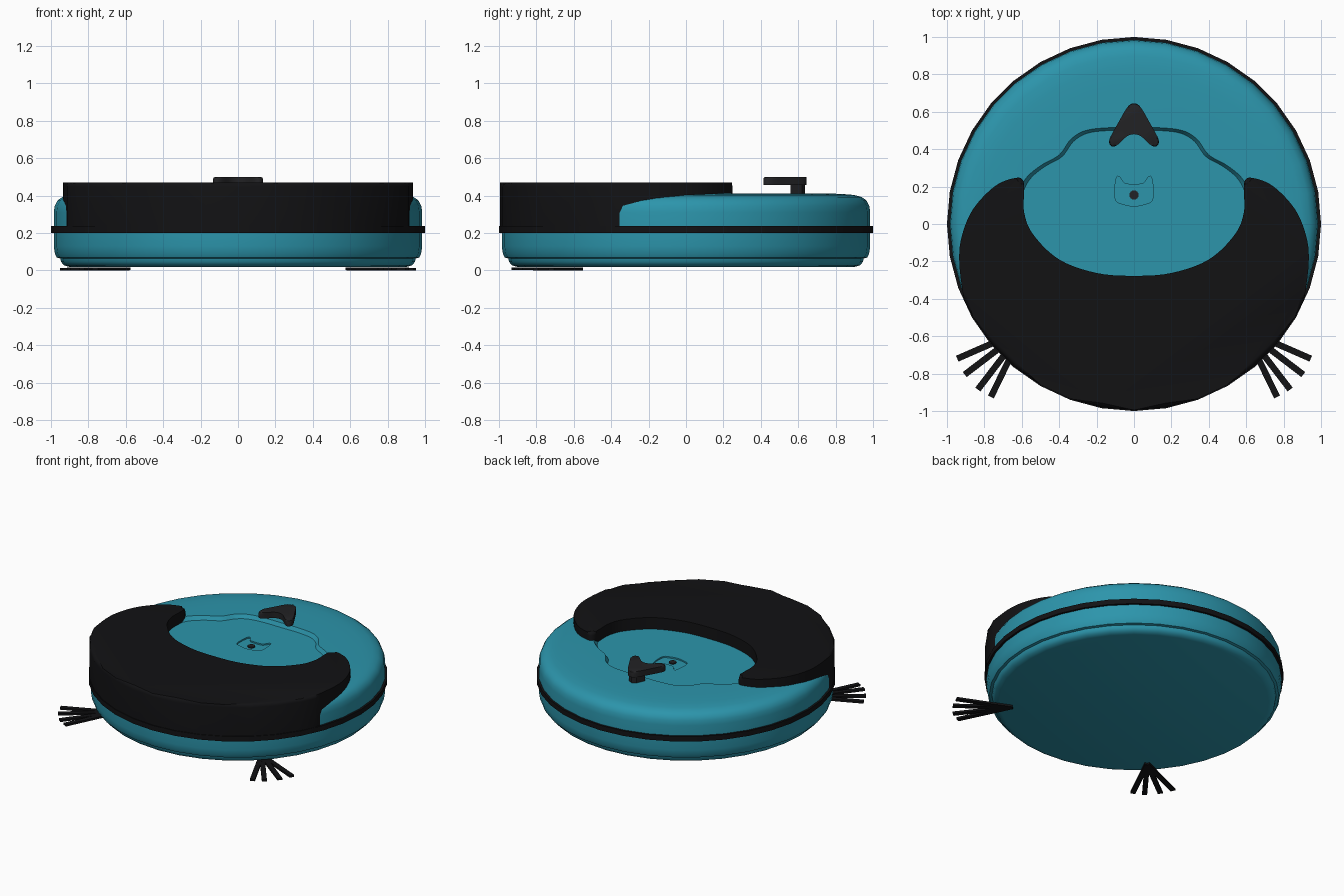
import bpy, bmesh
from math import sin, cos, pi, atan2, hypot

if "Cube" in bpy.data.objects:
    bpy.data.objects.remove(bpy.data.objects["Cube"])

SIDES = 36


def material(name, rgb):
    m = bpy.data.materials.new(name)
    m.diffuse_color = (*rgb, 1)
    m.use_nodes = True
    m.node_tree.nodes["Principled BSDF"].inputs["Base Color"].default_value = m.diffuse_color
    return m


TEAL = material("teal plastic", (0.025, 0.30, 0.41))
BLACK = material("black plastic", (0.006, 0.006, 0.007))
DARK = material("dark grey plastic", (0.016, 0.016, 0.018))


def finish(bm, name, mat):
    bmesh.ops.recalc_face_normals(bm, faces=bm.faces)
    me = bpy.data.meshes.new(name)
    bm.to_mesh(me)
    bm.free()
    ob = bpy.data.objects.new(name, me)
    bpy.context.collection.objects.link(ob)
    me.materials.append(mat)
    return ob


def smooth(ob, angle=35):
    bpy.ops.object.select_all(action='DESELECT')
    bpy.context.view_layer.objects.active = ob
    ob.select_set(True)
    bpy.ops.object.shade_smooth_by_angle(angle=angle * pi / 180)


def lathe(name, profile, mat, closed=False):
    """Spin (r, z) points round z; open profiles get flat caps."""
    bm = bmesh.new()
    rings = [[bm.verts.new((r * cos(2 * pi * i / SIDES), r * sin(2 * pi * i / SIDES), z))
              for i in range(SIDES)] for r, z in profile]
    pairs = list(zip(rings, rings[1:])) + ([(rings[-1], rings[0])] if closed else [])
    for a, b in pairs:
        for i in range(SIDES):
            j = (i + 1) % SIDES
            bm.faces.new((a[i], a[j], b[j], b[i]))
    if not closed:
        bm.faces.new(rings[0])
        bm.faces.new(rings[-1])
    return finish(bm, name, mat)


def spline(pts, steps=5, open_end=False):
    """Smooth curve through a half outline that starts on the x = 0 plane."""
    first = (-pts[1][0], pts[1][1])
    last = pts[-1] if open_end else (-pts[-2][0], pts[-2][1])
    p = [first] + pts + [last]
    out = []
    for a, b, c, d in zip(p, p[1:], p[2:], p[3:]):
        for k in range(steps):
            t = k / steps
            out.append(tuple(0.5 * (2 * b[n] + (c[n] - a[n]) * t
                                    + (2 * a[n] - 5 * b[n] + 4 * c[n] - d[n]) * t * t
                                    + (3 * b[n] - a[n] - 3 * c[n] + d[n]) * t ** 3)
                             for n in (0, 1)))
    return out + [pts[-1]]


def mirrored(half):
    return half + [(-x, y) for x, y in half[-2:0:-1]]


def prism(name, outline, z0, z1, mat, bevel=0, segs=3, flare=1, cy=0):
    """Extrude an outline upward, with optional flare and rounded top edge."""
    bm = bmesh.new()
    lo = [bm.verts.new((x, y, z0)) for x, y in outline]
    hi = [bm.verts.new((x * flare, cy + (y - cy) * flare, z1)) for x, y in outline]
    n = len(lo)
    for i in range(n):
        j = (i + 1) % n
        bm.faces.new((lo[i], lo[j], hi[j], hi[i]))
    bm.faces.new(lo)
    top = bm.faces.new(hi)
    if bevel:
        bmesh.ops.bevel(bm, geom=list(top.edges), offset=bevel, segments=segs,
                        profile=0.5, affect='EDGES', clamp_overlap=True)
    return finish(bm, name, mat)


def carve(ob, cutter):
    mod = ob.modifiers.new("carve", 'BOOLEAN')
    mod.operation = 'DIFFERENCE'
    mod.solver = 'EXACT'
    mod.object = cutter
    bpy.ops.object.select_all(action='DESELECT')
    bpy.context.view_layer.objects.active = ob
    ob.select_set(True)
    bpy.ops.object.modifier_apply(modifier=mod.name)
    bpy.data.objects.remove(cutter, do_unlink=True)


# Lower body
smooth(lathe("lower_body", [
    (0.90, 0.018), (0.93, 0.027), (0.946, 0.045), (0.95, 0.064), (0.968, 0.068),
    (0.979, 0.09), (0.985, 0.13), (0.985, 0.205)], TEAL), 40)

# Upper body with a sunken lid area and a small button recess
upper = lathe("upper_body", [
    (0.985, 0.205), (0.985, 0.31), (0.98, 0.345), (0.966, 0.373), (0.94, 0.392),
    (0.90, 0.403), (0.83, 0.409), (0.72, 0.412)], TEAL)
lid = mirrored(spline([(0, 0.50), (0.13, 0.50), (0.25, 0.485), (0.325, 0.44), (0.385, 0.36),
                       (0.48, 0.305), (0.56, 0.235), (0.60, 0.14), (0.60, 0.03),
                       (0.54, -0.09), (0.38, -0.23), (0.18, -0.30), (0, -0.315)]))
carve(upper, prism("lid_cutter", lid, 0.385, 0.44, TEAL, flare=1.08, cy=0.12))
button = mirrored(spline([(0, 0.212), (0.05, 0.217), (0.075, 0.25), (0.093, 0.25), (0.102, 0.19),
                          (0.097, 0.125), (0.055, 0.105), (0, 0.095)], 3))
carve(upper, prism("button_cutter", button, 0.375, 0.44, TEAL))
smooth(upper)

# Button dot
dot = [(0.025 * cos(2 * pi * i / 16), 0.155 + 0.025 * sin(2 * pi * i / 16)) for i in range(16)]
smooth(prism("button_dot", dot, 0.37, 0.383, DARK))

# Rubber band round the waist
smooth(lathe("waist_band", [(0.96, 0.2), (1.0, 0.2), (1.0, 0.237), (0.96, 0.237)], BLACK, True))

# Crescent front cover
R = 0.995
half = spline([(0, -0.277), (0.2, -0.262), (0.40, -0.19), (0.54, -0.055), (0.587, 0.06),
               (0.588, 0.17), (0.592, 0.23), (0.63, 0.247), (0.74, 0.205), (0.86, 0.08),
               (0.922, -0.07), (0.934, -0.21), (0.911, -0.40)], open_end=True)
start = atan2(-0.40, 0.911)
half += [(R * cos(a), R * sin(a)) for a in
         [-i * pi / 18 for i in range(3, 9)] if a < start]
half.append((0, -R))
smooth(prism("front_cover", mirrored(half), 0.237, 0.47, BLACK, bevel=0.05))

# Rear latch: rounded arrow-shaped plate on a stem
plate = mirrored(spline([(0, 0.645), (0.035, 0.625), (0.085, 0.54), (0.132, 0.45),
                         (0.118, 0.415), (0.085, 0.425), (0.04, 0.467), (0, 0.48)], 4))
smooth(prism("latch_plate", plate, 0.457, 0.5, DARK, bevel=0.012, segs=2))
stem = mirrored([(0, 0.637), (0.03, 0.62), (0.058, 0.56), (0, 0.56)])
prism("latch_stem", stem, 0.40, 0.46, DARK)

# Side brushes: four flat bristles fanning from a hub on each side
HUB = (0.59, -0.565)
for side, label in ((1, "right"), (-1, "left")):
    for k, (tx, ty) in enumerate([(0.945, -0.72), (0.905, -0.805), (0.835, -0.885), (0.765, -0.925)]):
        dx, dy = tx - HUB[0], ty - HUB[1]
        d = hypot(dx, dy)
        nx, ny = -dy / d * 0.017, dx / d * 0.017
        quad = [(side * (px + s * nx), py + s * ny)
                for px, py, s in ((*HUB, 1), (tx, ty, 1), (tx, ty, -1), (*HUB, -1))]
        prism(f"{label}_brush_bristle_{k + 1}", quad, 0.0005 * k, 0.014 + 0.0005 * k, BLACK)
